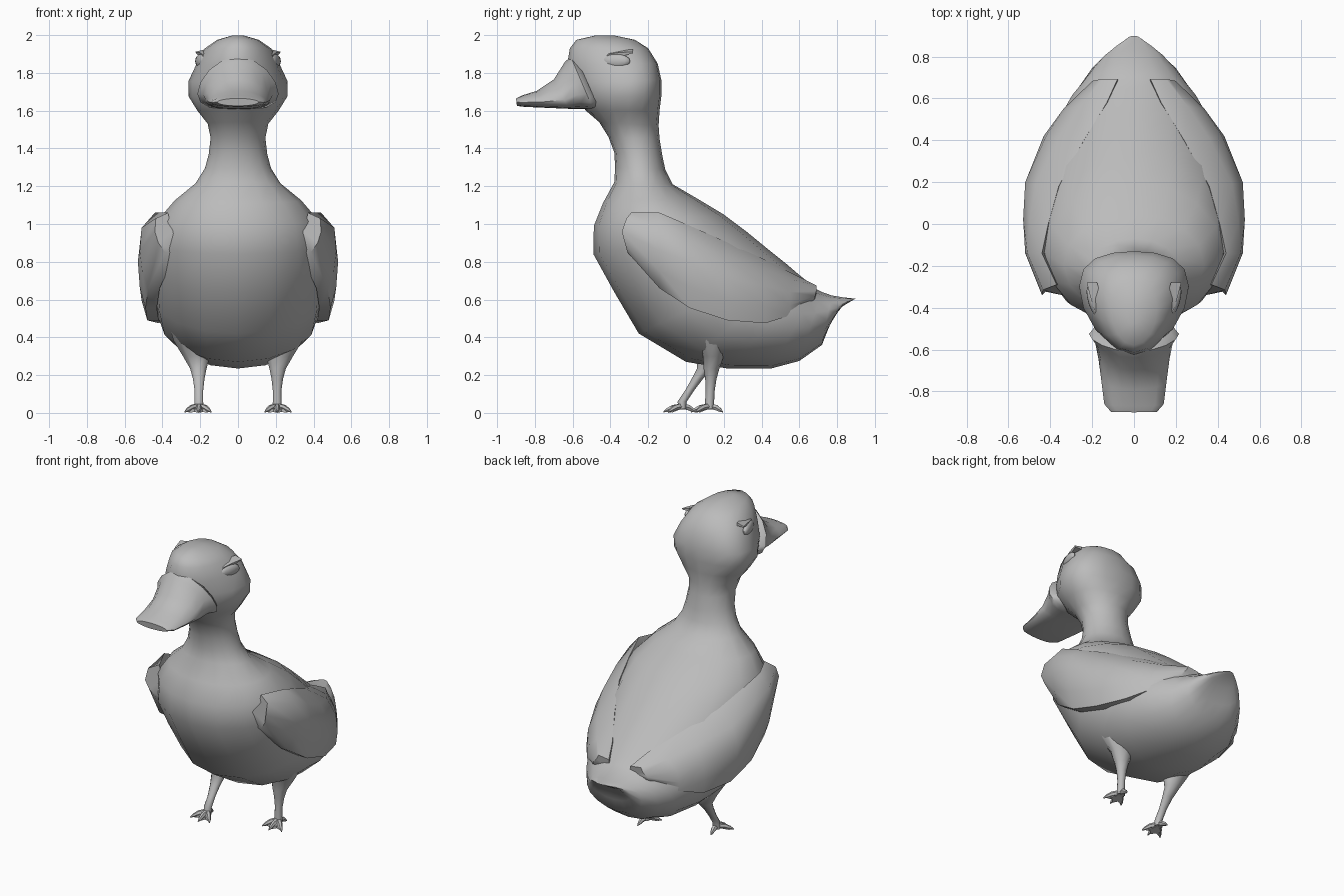
import bpy, bmesh, math
from mathutils import Vector

if "Cube" in bpy.data.objects:
    bpy.data.objects.remove(bpy.data.objects["Cube"])

grey = bpy.data.materials.new("plain grey")
grey.diffuse_color = (0.5, 0.5, 0.5, 1)
grey.use_nodes = True
grey.node_tree.nodes["Principled BSDF"].inputs["Base Color"].default_value = grey.diffuse_color


def finish(bm, name, angle=50):
    """Turn a bmesh into a smooth-shaded object."""
    bmesh.ops.recalc_face_normals(bm, faces=bm.faces)
    me = bpy.data.meshes.new(name)
    bm.to_mesh(me)
    bm.free()
    me.materials.append(grey)
    ob = bpy.data.objects.new(name, me)
    bpy.context.collection.objects.link(ob)
    bpy.ops.object.select_all(action='DESELECT')
    ob.select_set(True)
    bpy.context.view_layer.objects.active = ob
    bpy.ops.object.shade_smooth_by_angle(angle=math.radians(angle))
    return ob


def skin(bm, rings, closed=True, caps=True):
    """Bridge rows of points with quads."""
    rows = [[bm.verts.new(p) for p in r] for r in rings]
    n = len(rows[0])
    for a, b in zip(rows, rows[1:]):
        for i in range(n if closed else n - 1):
            j = (i + 1) % n
            bm.faces.new((a[i], a[j], b[j], b[i]))
    if caps:
        bm.faces.new(rows[0])
        bm.faces.new(rows[-1])


def ring(y0, z0, y1, z1, w, bias=0.0, cx=0.0, n=16):
    """Oval through (y0,z0) and (y1,z1), half width w, widest part shifted by bias."""
    pts = []
    for i in range(n):
        t = 2 * math.pi * i / n
        c = math.cos(t)
        v = (c + bias * (1 - c * c)) / 2 + 0.5
        pts.append((cx + w * math.sin(t), y1 + (y0 - y1) * v, z1 + (z0 - z1) * v))
    return pts


# Head, neck, trunk and tail: back point, front point, half width, bias
body = [
    (-.38, 1.998, -.48, 1.998, .03, 0), (-.27, 1.975, -.58, 1.975, .11, .1),
    (-.20, 1.93, -.615, 1.93, .175, .2), (-.15, 1.85, -.63, 1.84, .22, .3),
    (-.13, 1.76, -.61, 1.75, .262, .3), (-.13, 1.68, -.585, 1.67, .262, .25),
    (-.14, 1.60, -.53, 1.60, .215, .15), (-.145, 1.52, -.46, 1.54, .16, 0),
    (-.14, 1.45, -.41, 1.46, .145, 0), (-.125, 1.36, -.38, 1.38, .155, 0),
    (-.11, 1.29, -.375, 1.30, .175, 0), (-.07, 1.21, -.38, 1.22, .225, 0),
    (.05, 1.14, -.44, 1.11, .335, 0), (.20, 1.05, -.488, .99, .425, 0),
    (.32, .96, -.49, .84, .455, 0), (.43, .87, -.38, .64, .46, 0),
    (.53, .79, -.25, .42, .45, 0), (.60, .73, 0, .27, .42, 0),
    (.65, .69, .22, .235, .38, 0), (.69, .655, .45, .235, .32, 0),
    (.72, .64, .60, .275, .26, 0), (.77, .622, .72, .36, .20, 0),
    (.83, .612, .755, .45, .15, 0), (.875, .607, .80, .545, .09, 0),
    (.90, .605, .87, .59, .03, 0)]
bm = bmesh.new()
skin(bm, [ring(*r) for r in body])
finish(bm, "body")

# Flat broad bill
bill = [
    (-.575, 1.87, -.46, 1.61, .19, -.4), (-.61, 1.885, -.49, 1.605, .215, -.4),
    (-.64, 1.86, -.54, 1.61, .185, -.4), (-.70, 1.765, -.62, 1.61, .17, -.4),
    (-.79, 1.705, -.74, 1.615, .155, -.3), (-.87, 1.68, -.855, 1.62, .142, -.2),
    (-.90, 1.665, -.895, 1.625, .11, 0)]
bm = bmesh.new()
skin(bm, [ring(*r) for r in bill])
finish(bm, "bill")

# Folded wing: upper, outer and lower edge at each station from shoulder to tip
wing = [
    ((.37, -.29, 1.06), (.44, -.34, .96), (.385, -.31, .85)),
    ((.44, -.14, 1.06), (.52, -.14, .86), (.475, -.14, .66)),
    ((.41, 0, 1.0), (.53, .02, .80), (.49, .02, .555)),
    ((.36, .18, .92), (.52, .20, .72), (.48, .22, .49)),
    ((.24, .40, .82), (.42, .42, .67), (.42, .42, .475)),
    ((.13, .58, .73), (.32, .55, .64), (.33, .55, .515)),
    ((.08, .69, .665), (.17, .69, .645), (.20, .68, .60))]


def wing_section(u, m, l):
    """Curved outer skin with a tucked-in inner side."""
    u, m, l = map(Vector, (u, m, l))
    out = [u, u.lerp(m, .5) + Vector((.03, 0, .02)), m, m.lerp(l, .55) + Vector((.012, 0, 0)), l]
    tuck = Vector((-.06, 0, 0))
    return out + [l + tuck, m + tuck * 1.6, u + Vector((-.01, 0, -.05))]


# Toe and talon tips relative to the ankle
toes = [(-.065, -.075), (0, -.10), (.075, -.075), (.01, .07)]


def toe(bm, root, tip):
    """Tapered toe that arches to a point on the ground."""
    d = (tip - root).normalized()
    side = d.cross(Vector((0, 0, 1))).normalized()
    up = side.cross(d)
    rows = []
    for f, r, lift in ((0, .018, 0), (.5, .016, .008), (.8, .011, .004), (1, .003, 0)):
        c = root.lerp(tip, f) + Vector((0, 0, lift))
        rows.append([c + (side * math.cos(k * math.pi / 3) + up * math.sin(k * math.pi / 3)) * r
                     for k in range(6)])
    skin(bm, rows)


def leg_rows(s, knee, ankle):
    """Thigh, shank and ankle as tapering ovals: y centre, z, depth, width, x."""
    ky, ay = knee, ankle
    rows = [(ky - .01, .46, .12, .10, .27), (ky, .38, .085, .10, .245),
            (ky + .01, .30, .055, .075, .22), (ky, .235, .042, .046, .21),
            ((ky * 2 + ay) / 3, .18, .03, .032, .208),
            ((ky + ay * 2) / 3, .12, .024, .024, .207),
            (ay, .06, .024, .024, .207), (ay, .02, .022, .026, .207)]
    return [ring(y + d, z, y - d, z, w, 0, s * x, 10) for y, z, d, w, x in rows]


for s, label, knee, ankle in ((1, "right", .135, .125), (-1, "left", .10, -.02)):
    # Wing
    bm = bmesh.new()
    skin(bm, [[(s * p.x, p.y, p.z) for p in wing_section(*w)] for w in wing])
    finish(bm, label + "_wing")

    # Leg
    bm = bmesh.new()
    skin(bm, leg_rows(s, knee, ankle))
    finish(bm, label + "_leg")

    # Foot with toes and web
    bm = bmesh.new()
    root = Vector((s * .207, ankle, .035))
    tips = [Vector((s * (.207 + x), ankle + y, .005)) for x, y in toes]
    for t in tips:
        toe(bm, root, t)
    a, b, c = (root.lerp(t, .75) for t in tips[:3])
    ab, bc = (root.lerp((p + q) / 2, .8) for p, q in ((a, b), (b, c)))
    web = [root, a, ab, b, bc, c]
    skin(bm, [[p + Vector((0, 0, .004)) for p in web], [p - Vector((0, 0, .012)) for p in web]])
    finish(bm, label + "_foot", 40)

    # Eyeball
    bm = bmesh.new()
    bmesh.ops.create_uvsphere(bm, u_segments=14, v_segments=8, radius=1)
    for v in bm.verts:
        v.co = Vector((s * (.195 + .025 * v.co.x - .02 * v.co.y * -1),
                       -.37 + .075 * v.co.y, 1.862 + .038 * v.co.z))
    finish(bm, label + "_eye")

    # Brow ridge flaring outward towards the back
    bm = bmesh.new()
    brow = [(-.445, .165, 1.875, .012), (-.41, .19, 1.90, .02),
            (-.35, .208, 1.908, .022), (-.28, .226, 1.912, .008)]
    skin(bm, [[(s * (x - .05), y, z + .012), (s * x, y, z), (s * (x - .004), y, z - h),
               (s * (x - .05), y, z - h)] for y, x, z, h in brow])
    finish(bm, label + "_brow", 40)
